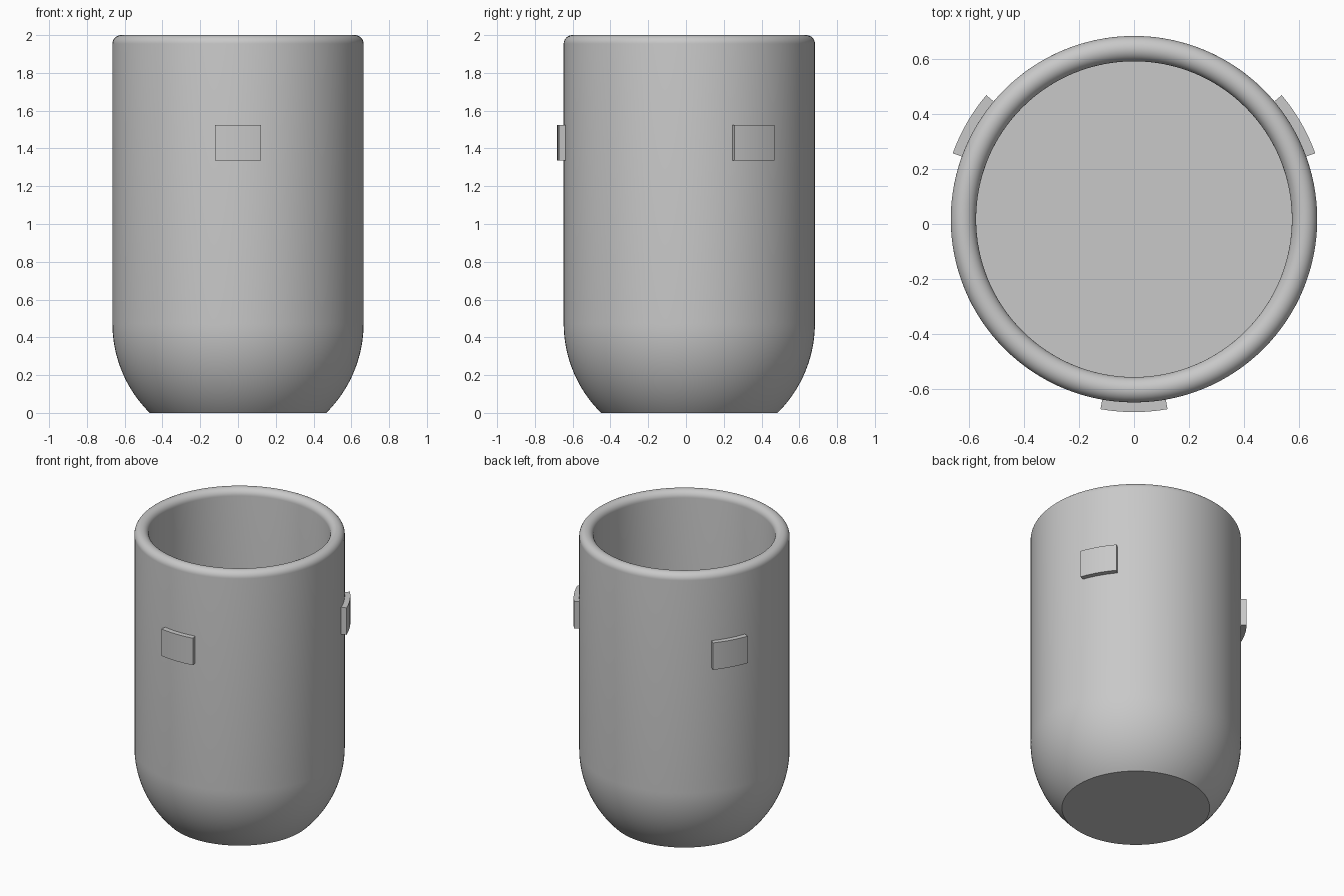
import bpy
import bmesh
from math import sin, cos, pi, radians, sqrt, atan2

old = bpy.data.objects.get("Cube")
if old:
    bpy.data.objects.remove(old, do_unlink=True)

R, WALL, HEIGHT = 0.665, 0.092, 2.0
BASE_R, FLOOR_Z = 0.467, 0.4
PAD_R, PAD_LOW, PAD_HIGH = 0.70, 1.337, 1.525
AXIS_Y = (PAD_R - R) / 2

grey = bpy.data.materials.new("plain grey")
grey.use_nodes = True
grey.diffuse_color = (0.58, 0.58, 0.58, 1)
grey.node_tree.nodes["Principled BSDF"].inputs["Base Color"].default_value = grey.diffuse_color


def arc(cz, cx, r, start, end, steps):
    """Points (radius, height) along a circular arc."""
    angles = [start + (end - start) * i / steps for i in range(steps + 1)]
    return [(cx + r * cos(a), cz + r * sin(a)) for a in angles]


def lathe(name, profile, start, sweep, steps):
    """Spin a (radius, height) profile around the cup's axis."""
    bm = bmesh.new()
    verts = [bm.verts.new((r * cos(start), r * sin(start), z)) for r, z in profile]
    edges = [bm.edges.new(pair) for pair in zip(verts, verts[1:])]
    bmesh.ops.spin(bm, geom=verts + edges, cent=(0, 0, 0), axis=(0, 0, 1),
                   angle=sweep, steps=steps)
    bmesh.ops.remove_doubles(bm, verts=bm.verts, dist=1e-5)
    # Close the ends of a partial sweep
    bmesh.ops.holes_fill(bm, edges=[e for e in bm.edges if e.is_boundary], sides=0)
    bmesh.ops.recalc_face_normals(bm, faces=bm.faces)
    mesh = bpy.data.meshes.new(name)
    bm.to_mesh(mesh)
    bm.free()
    mesh.materials.append(grey)
    obj = bpy.data.objects.new(name, mesh)
    bpy.context.collection.objects.link(obj)
    obj.location.y = AXIS_Y
    bpy.ops.object.select_all(action='DESELECT')
    obj.select_set(True)
    bpy.context.view_layer.objects.active = obj
    bpy.ops.object.shade_smooth_by_angle(angle=radians(30))


# Cup: flat base, spherical lower shell, straight wall, round rim, flat inner floor
ball_z = sqrt(R ** 2 - BASE_R ** 2)
lip = WALL / 2
cup = [(0, 0)]
cup += arc(ball_z, 0, R, atan2(-ball_z, BASE_R), 0, 20)
cup += arc(HEIGHT - lip, R - lip, lip, 0, pi, 16)
cup += [(R - WALL, FLOOR_Z), (0, FLOOR_Z)]
lathe("cup_body", cup, 0, 2 * pi, 128)

# Three curved pads, evenly spaced and slightly sunk into the wall
pad = [(R - 0.02, PAD_LOW), (PAD_R, PAD_LOW), (PAD_R, PAD_HIGH),
       (R - 0.02, PAD_HIGH), (R - 0.02, PAD_LOW)]
for name, middle in (("front_pad", -90), ("left_pad", 30), ("right_pad", 150)):
    lathe(name, pad, radians(middle - 10), radians(20), 12)
